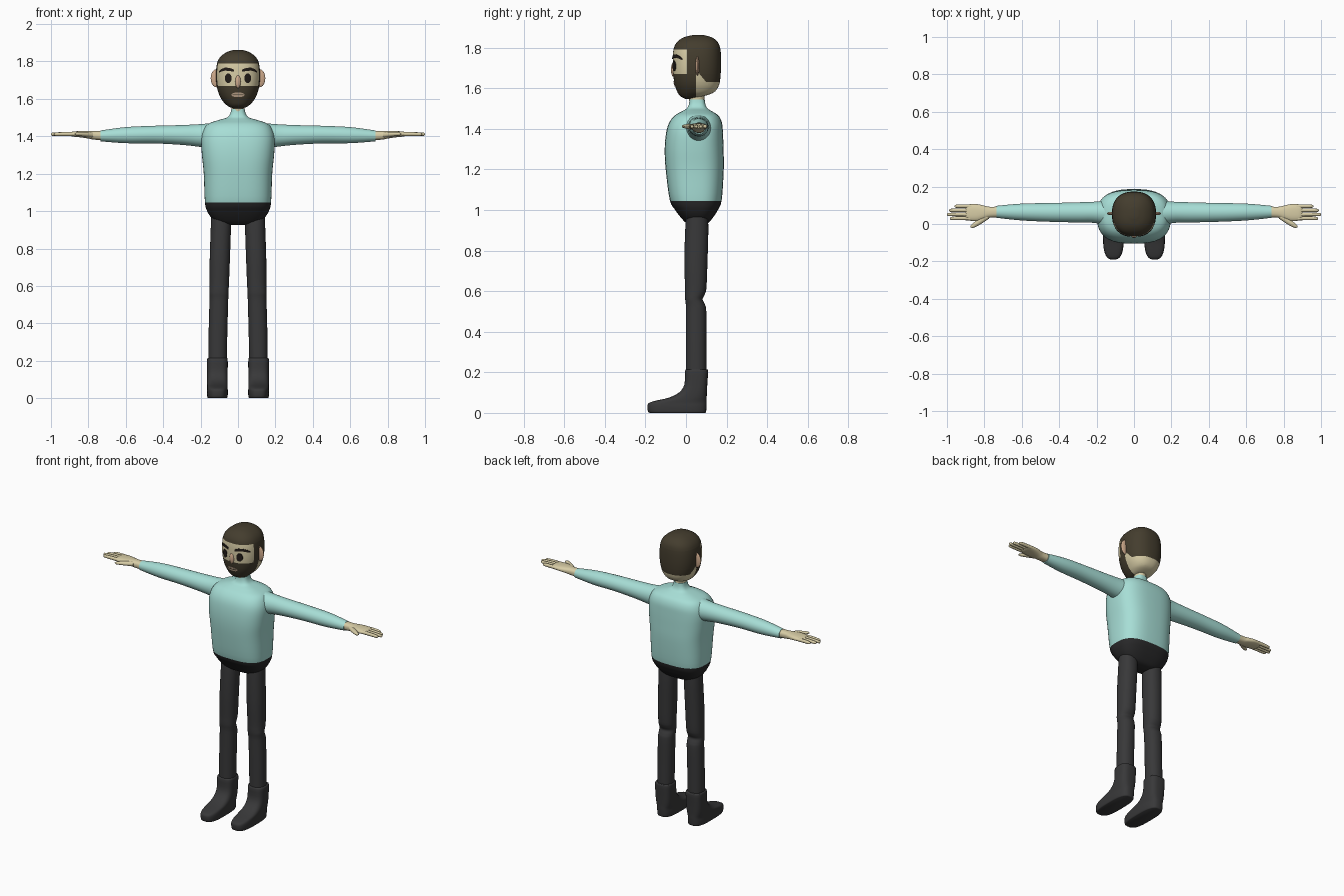
import bpy, bmesh, math
from mathutils import Vector
from mathutils.bvhtree import BVHTree

if "Cube" in bpy.data.objects:
    bpy.data.objects.remove(bpy.data.objects["Cube"])


def material(name, srgb):
    m = bpy.data.materials.new(name)
    m.diffuse_color = [((c / 255 + 0.055) / 1.055) ** 2.4 for c in srgb] + [1]
    m.use_nodes = True
    m.node_tree.nodes["Principled BSDF"].inputs["Base Color"].default_value = m.diffuse_color
    return m


SHIRT = material("aqua shirt", (167, 222, 214))
HIPS = material("black hips", (40, 40, 41))
TROUSERS = material("charcoal trousers", (56, 56, 57))
SKIN = material("skin", (216, 205, 166))
HAIR = material("brown hair", (68, 61, 46))
PINK = material("pink skin", (206, 170, 140))
EYE = material("dark eyes", (34, 28, 24))
LIPS = material("lips", (190, 165, 140))


def finish(name, bm, mats, mirror=False, rule=None, angle=50):
    bmesh.ops.recalc_face_normals(bm, faces=bm.faces)
    if rule:
        for f in bm.faces:
            f.material_index = rule(f.calc_center_median())
    me = bpy.data.meshes.new(name)
    bm.to_mesh(me)
    bm.free()
    ob = bpy.data.objects.new(name, me)
    bpy.context.collection.objects.link(ob)
    for m in mats:
        me.materials.append(m)
    bpy.ops.object.select_all(action='DESELECT')
    ob.select_set(True)
    bpy.context.view_layer.objects.active = ob
    bpy.ops.object.shade_smooth_by_angle(angle=math.radians(angle))
    if mirror:
        ob.modifiers.new("Mirror", 'MIRROR').use_mirror_merge = False
    return ob


def smooth_rings(rings, steps):
    # Catmull-Rom interpolation between the given sections
    out = []
    for i in range(len(rings) - 1):
        p0, p1 = rings[max(i - 1, 0)], rings[i]
        p2, p3 = rings[i + 1], rings[min(i + 2, len(rings) - 1)]
        for s in range(steps):
            t = s / steps
            out.append([0.5 * (2 * b + (c - a) * t + (2 * a - 5 * b + 4 * c - d) * t * t
                               + (3 * b - a - 3 * c + d) * t ** 3)
                        for a, b, c, d in zip(p0, p1, p2, p3)])
    return out + [list(rings[-1])]


def loft(rings, axis='z', power=2.0, segs=32, steps=4):
    # section: (position on axis, centre a, centre b, radius a, radius b)
    bm = bmesh.new()
    loops = []
    for t, ca, cb, ra, rb in smooth_rings(rings, steps):
        loop = []
        for k in range(segs):
            w = 2 * math.pi * k / segs
            c, s = math.cos(w), math.sin(w)
            a = ca + ra * math.copysign(abs(c) ** (2 / power), c)
            b = cb + rb * math.copysign(abs(s) ** (2 / power), s)
            loop.append(bm.verts.new((a, b, t) if axis == 'z' else (t, a, b)))
        loops.append(loop)
    for l0, l1 in zip(loops, loops[1:]):
        for k in range(segs):
            j = (k + 1) % segs
            bm.faces.new((l0[k], l0[j], l1[j], l1[k]))
    bm.faces.new(loops[0])
    bm.faces.new(loops[-1])
    return bm


def cut(bm, point, normal):
    bmesh.ops.bisect_plane(bm, geom=bm.verts[:] + bm.edges[:] + bm.faces[:],
                           plane_co=point, plane_no=normal)


def ellipsoid(name, centre, radii, mat, mirror=False):
    bm = bmesh.new()
    bmesh.ops.create_uvsphere(bm, u_segments=20, v_segments=12, radius=1)
    for v in bm.verts:
        v.co = Vector(c + r * x for c, r, x in zip(centre, radii, v.co))
    finish(name, bm, [mat], mirror)


# Torso: shirt above the waist line, hips below
bm = loft([(0.925, 0, .055, .03, .02), (0.935, 0, .055, .10, .052), (0.96, 0, .054, .138, .077),
           (1.0, 0, .052, .165, .105), (1.05, 0, .048, .177, .128), (1.2, 0, .043, .183, .143),
           (1.3, 0, .040, .193, .145), (1.38, 0, .042, .197, .14), (1.43, 0, .047, .187, .13),
           (1.465, 0, .052, .162, .108), (1.485, 0, .054, .11, .077), (1.50, 0, .055, .06, .052),
           (1.52, 0, .055, .042, .041), (1.545, 0, .055, .036, .037)], power=2.8, segs=48)
cut(bm, (0, 0, 1.045), (0, 0, 1))
finish("torso", bm, [SHIRT, HIPS], rule=lambda c: int(c.z < 1.045))

# Neck
finish("neck", loft([(1.53, 0, .055, .036, .038), (1.56, 0, .052, .036, .039),
                     (1.62, 0, .055, .045, .05)]), [SKIN])

# Sleeves
finish("sleeve", loft([(.10, .055, 1.403, .078, .072), (.2, .062, 1.404, .058, .061),
                       (.3, .062, 1.407, .054, .053), (.45, .062, 1.409, .050, .047),
                       (.6, .064, 1.406, .045, .043), (.735, .065, 1.402, .032, .029)],
                      axis='x'), [SHIRT], mirror=True)

# Hands with four fingers and a thumb
finish("palm", loft([(.70, .065, 1.403, .029, .025), (.77, .063, 1.405, .029, .023),
                     (.80, .062, 1.408, .036, .020), (.84, .061, 1.411, .045, .017),
                     (.885, .062, 1.412, .043, .013), (.90, .062, 1.412, .036, .007)],
                    axis='x', power=2.4), [SKIN], mirror=True)
for label, y, tip in (("little", .095, .96), ("ring", .073, .988),
                      ("middle", .051, 1.0), ("index", .030, .985)):
    finish(label + "_finger", loft([(.87, y, 1.412, .010, .011), (.93, y, 1.412, .0098, .0105),
                                    (tip - .012, y, 1.411, .0088, .009),
                                    (tip - .003, y, 1.411, .006, .006),
                                    (tip, y, 1.411, .002, .002)], axis='x', segs=12),
           [SKIN], mirror=True)
finish("thumb", loft([(.775, .045, 1.407, .016, .014), (.81, .024, 1.41, .019, .013),
                      (.84, .004, 1.412, .016, .011), (.862, -.009, 1.412, .012, .008),
                      (.874, -.013, 1.412, .005, .003)], axis='x', segs=16), [SKIN], mirror=True)

# Legs with a crease behind the knee
finish("leg", loft([(.1, .11, .05, .047, .048), (.2, .109, .05, .049, .050), (.35, .107, .05, .050, .050),
                    (.5, .103, .05, .050, .050), (.535, .102, .046, .050, .047),
                    (.56, .102, .039, .050, .043), (.585, .101, .044, .051, .049),
                    (.62, .100, .048, .052, .053), (.75, .097, .049, .054, .057),
                    (.9, .092, .053, .054, .057), (1.0, .09, .055, .053, .052)], power=2.2),
       [TROUSERS], mirror=True)

# Boots: front and heel edge at each height
profile = [(0, -.178, .094, .050), (.006, -.187, .099, .054), (.03, -.190, .101, .056),
           (.048, -.184, .102, .055), (.060, -.150, .102, .055), (.075, -.085, .102, .055),
           (.10, -.035, .103, .055), (.14, -.008, .105, .055), (.205, -.005, .109, .055),
           (.215, .002, .104, .050)]
finish("boot", loft([(z, .110, (f + h) / 2, r, (h - f) / 2) for z, f, h, r in profile],
                    power=3, steps=3, segs=40), [TROUSERS], mirror=True)

# Head: hair, beard, face and nape are regions cut into one surface
bm = loft([(1.548, 0, .008, .02, .012), (1.556, 0, .02, .045, .04), (1.567, 0, .037, .061, .071),
           (1.585, 0, .050, .079, .094), (1.62, 0, .054, .100, .110), (1.67, 0, .054, .114, .117),
           (1.73, 0, .054, .118, .119), (1.79, 0, .054, .112, .116), (1.825, 0, .056, .094, .102),
           (1.85, 0, .058, .060, .071), (1.862, 0, .06, .022, .028)], power=2.4, segs=56)
for z in (1.63, 1.67, 1.79):
    cut(bm, (0, 0, z), (0, 0, 1))
for y in (.005, .05):
    cut(bm, (0, y, 0), (0, 1, 0))
cut(bm, (0, .05, 1.69), (0, .06, .05))


def head_region(c):
    face = c.y < .005 and 1.67 < c.z < 1.79
    nape = c.y > .05 and c.z < max(1.63, 1.69 - 1.2 * (c.y - .05))
    return int(face or nape)


surface = BVHTree.FromBMesh(bm)
finish("head", bm, [HAIR, SKIN], rule=head_region)


def face_plate(name, columns, mat, mirror=False, lift=.004):
    # thin plate laid on the face; column: (x, low z, high z)
    bm = bmesh.new()
    rows = []
    for x, lo, hi in columns:
        row = []
        for z in (lo, (lo + hi) / 2, hi):
            hit = surface.ray_cast(Vector((x, -1, z)), Vector((0, 1, 0)))[0]
            row.append((bm.verts.new((x, hit.y - lift, z)), bm.verts.new((x, hit.y + .002, z))))
        rows.append(row)
    for r0, r1 in zip(rows, rows[1:]):
        for i in (0, 1):
            for s in (0, 1):
                bm.faces.new((r0[i][s], r1[i][s], r1[i + 1][s], r0[i + 1][s]))
        for i in (0, 2):
            bm.faces.new((r0[i][0], r1[i][0], r1[i][1], r0[i][1]))
    for r in (rows[0], rows[-1]):
        for i in (0, 1):
            bm.faces.new((r[i][0], r[i + 1][0], r[i + 1][1], r[i][1]))
    finish(name, bm, [mat], mirror, angle=30)


def lens(cx, cz, rx, rz, n=12):
    out = []
    for i in range(n + 1):
        w = math.pi * (0.03 + 0.94 * i / n)
        out.append((cx - rx * math.cos(w), cz - rz * math.sin(w), cz + rz * math.sin(w)))
    return out


# Facial features
face_plate("eye", lens(.052, 1.71, .018, .026), EYE, mirror=True)
face_plate("eyebrow", [(.022, 1.745, 1.757), (.045, 1.749, 1.766), (.07, 1.751, 1.767),
                       (.09, 1.746, 1.759), (.102, 1.740, 1.746)], EYE, mirror=True)
face_plate("lips", lens(0, 1.622, .036, .013), LIPS, lift=.003)
face_plate("mouth_line", lens(0, 1.622, .030, .002), HAIR, lift=.0045)
ellipsoid("nose", (0, -.063, 1.692), (.015, .011, .034), PINK)
ellipsoid("ear", (.116, .056, 1.71), (.030, .009, .048), PINK, mirror=True)
